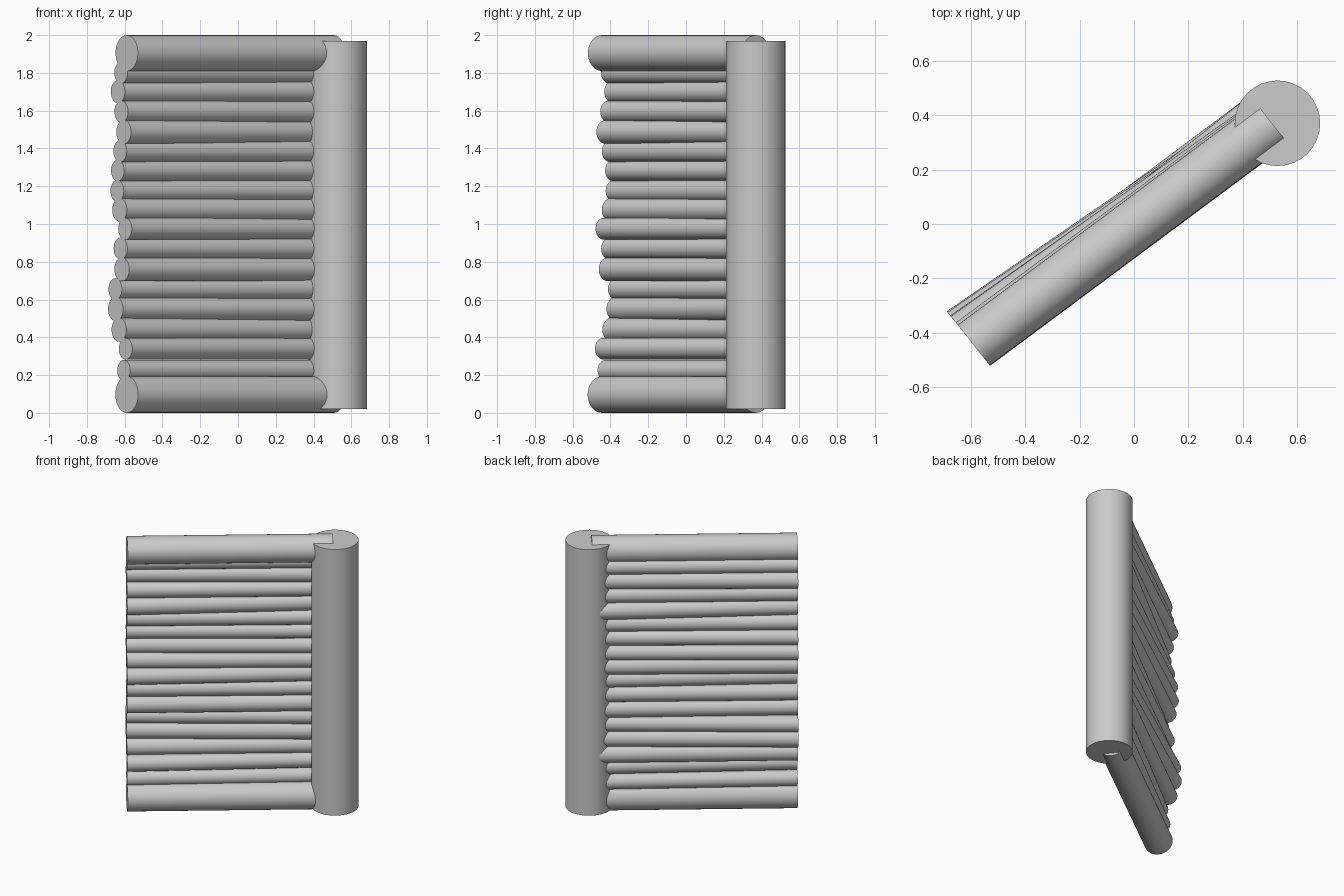
import bpy, bmesh, math
from mathutils import Vector

if "Cube" in bpy.data.objects:
    bpy.data.objects.remove(bpy.data.objects["Cube"])

ANG = math.radians(38.5)
SIDE = Vector((-math.sin(ANG), math.cos(ANG), 0))   # across the wall
UP = Vector((0, 0, 1))
LEFT = Vector((-0.589, -0.445, 0))                  # free end of wall
RIGHT = Vector((0.507, 0.37, 0))                    # end inside the post


def cylinder(name, a, b, u, v, r, sides=32):
    """Cylinder from a to b whose end caps lie in the u, v plane."""
    bm = bmesh.new()
    bmesh.ops.create_cone(bm, cap_ends=True, segments=sides,
                          radius1=r, radius2=r, depth=1)
    for vert in bm.verts:
        p = vert.co
        vert.co = a.lerp(b, p.z + 0.5) + u * p.x + v * p.y
    bmesh.ops.recalc_face_normals(bm, faces=bm.faces)
    me = bpy.data.meshes.new(name)
    bm.to_mesh(me)
    bm.free()
    ob = bpy.data.objects.new(name, me)
    bpy.context.collection.objects.link(ob)
    bpy.ops.object.select_all(action='DESELECT')
    ob.select_set(True)
    bpy.context.view_layer.objects.active = ob
    bpy.ops.object.shade_smooth_by_angle(angle=math.radians(35))


def log(name, z, r, d_left=0.0, d_right=0.0):
    cylinder(name, LEFT + SIDE * d_left + UP * z,
             RIGHT + SIDE * d_right + UP * z, SIDE, UP, r)


# Upright post
cylinder("post", Vector((0.527, 0.37, 0.02)), Vector((0.527, 0.37, 1.97)),
         Vector((1, 0, 0)), Vector((0, 1, 0)), 0.157)

# Thick rails at top and bottom
log("top_rail", 1.905, 0.095)
log("bottom_rail", 0.097, 0.097)

# Thin stacked logs: height, radius, x of the free end
LOGS = [(0.225, .055, -.605), (0.34, .057, -.595), (0.44, .063, -.63),
        (0.55, .064, -.648), (0.655, .057, -.65), (0.76, .063, -.615),
        (0.87, .058, -.622), (0.975, .058, -.598), (1.075, .062, -.627),
        (1.175, .057, -.64), (1.283, .056, -.637), (1.385, .057, -.624),
        (1.487, .063, -.605), (1.595, .058, -.618), (1.70, .06, -.636),
        (1.80, .056, -.62)]
for i, (z, r, x) in enumerate(LOGS):
    inner = 0.068 if i in (2, 12) else 0.045
    log(f"wall_log_{i + 1}", z, r, (LEFT.x - x) / math.sin(ANG), inner)
